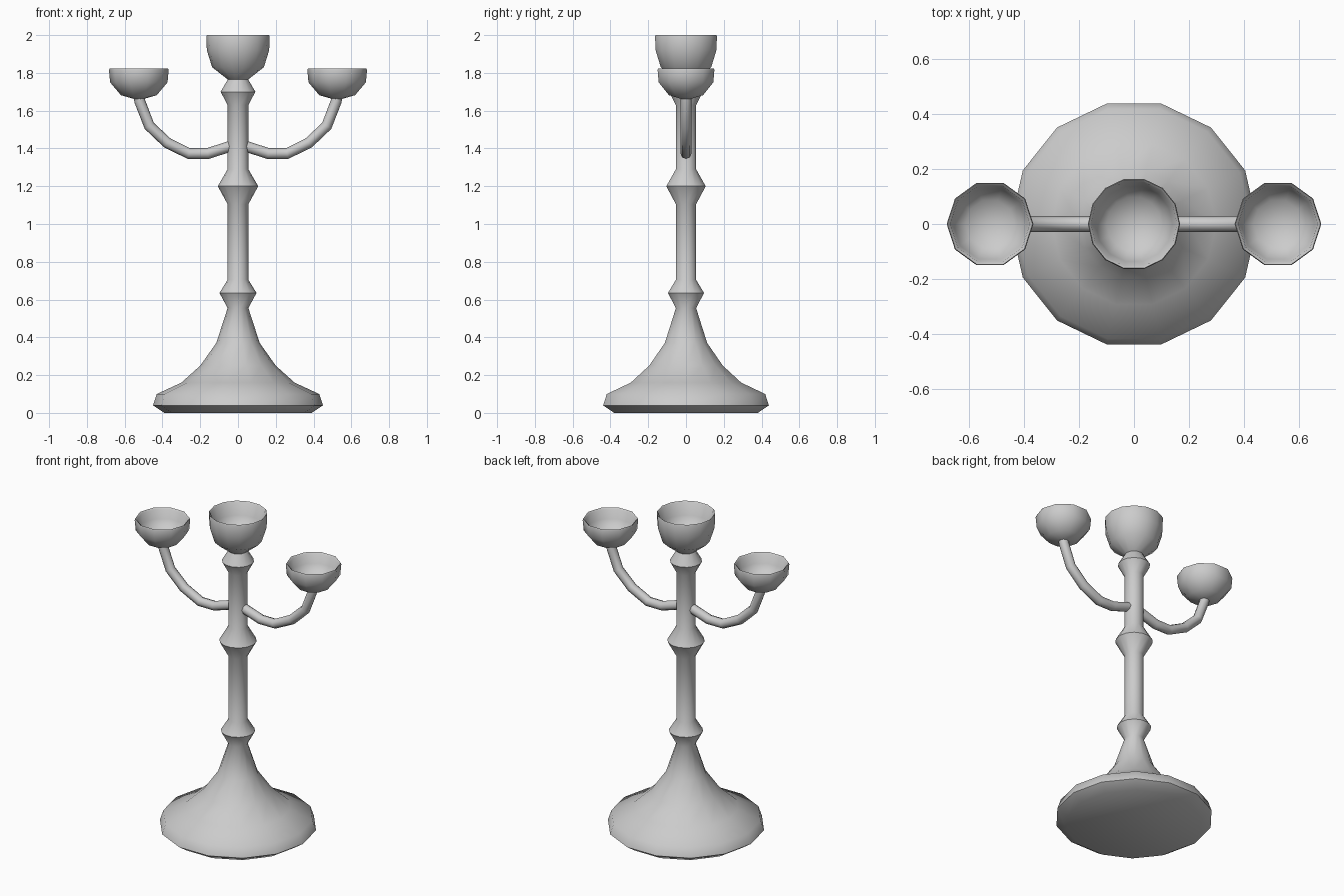
import bpy, bmesh
from math import sin, cos, tau, radians
from mathutils import Vector

if "Cube" in bpy.data.objects:
    bpy.data.objects.remove(bpy.data.objects["Cube"])


def loft(name, rings):
    """Skin a list of vertex rings; one-point rings become poles, open ends are capped."""
    bm = bmesh.new()
    rows = [[bm.verts.new(p) for p in ring] for ring in rings]
    n = max(len(r) for r in rows)
    for a, b in zip(rows, rows[1:]):
        for i in range(n):
            j = (i + 1) % n
            if len(a) == 1:
                bm.faces.new((a[0], b[j], b[i]))
            elif len(b) == 1:
                bm.faces.new((a[i], a[j], b[0]))
            else:
                bm.faces.new((a[i], a[j], b[j], b[i]))
    for end in (rows[0], rows[-1]):
        if len(end) > 1:
            bm.faces.new(end)
    bmesh.ops.recalc_face_normals(bm, faces=bm.faces)
    mesh = bpy.data.meshes.new(name)
    bm.to_mesh(mesh)
    bm.free()
    obj = bpy.data.objects.new(name, mesh)
    bpy.context.collection.objects.link(obj)
    bpy.ops.object.select_all(action='DESELECT')
    obj.select_set(True)
    bpy.context.view_layer.objects.active = obj
    bpy.ops.object.shade_smooth_by_angle(angle=radians(50))
    return obj


def lathe(name, profile, sides, x=0):
    rings = []
    for r, z in profile:
        count = sides if r > 0 else 1
        rings.append([(x + r * cos(tau * i / sides), r * sin(tau * i / sides), z)
                      for i in range(count)])
    return loft(name, rings)


def tube(name, path, radius, sides):
    pts = [Vector((x, 0, z)) for x, z in path]
    rings = []
    for i, p in enumerate(pts):
        d_in = (p - pts[max(i - 1, 0)]).normalized()
        d_out = (pts[min(i + 1, len(pts) - 1)] - p).normalized()
        t = (d_in + d_out).normalized()
        side = Vector((0, 1, 0))
        up = t.cross(side)
        rings.append([p + radius * (cos(tau * k / sides) * side + sin(tau * k / sides) * up)
                      for k in range(sides)])
    return loft(name, rings)


# Base, turned stem with three knops, and hollow centre cup
lathe("stem_and_base", [
    (0.39, 0.0), (0.45, 0.04), (0.43, 0.10), (0.30, 0.16), (0.20, 0.25),
    (0.115, 0.37), (0.055, 0.555), (0.098, 0.635), (0.055, 0.705),
    (0.055, 1.105), (0.107, 1.20), (0.055, 1.29),
    (0.055, 1.63), (0.092, 1.70), (0.054, 1.765),
    (0.137, 1.83), (0.165, 1.92), (0.168, 1.993), (0.165, 2.0),
    (0.157, 1.993), (0.14, 1.92), (0.10, 1.86), (0, 1.84)], 14)

arm_path = [(0.03, 1.415), (0.16, 1.373), (0.26, 1.373), (0.375, 1.43),
            (0.47, 1.52), (0.52, 1.65), (0.525, 1.68)]
cup_profile = [(0, 1.66), (0.025, 1.662), (0.095, 1.682), (0.152, 1.75),
               (0.158, 1.815), (0.155, 1.824), (0.145, 1.815),
               (0.135, 1.76), (0.09, 1.71), (0, 1.695)]

# Side arms and their hollow cups
for label, s in (("left", -1), ("right", 1)):
    tube(label + "_arm", [(s * x, z) for x, z in arm_path], 0.029, 8)
    lathe(label + "_cup", cup_profile, 10, s * 0.525)
